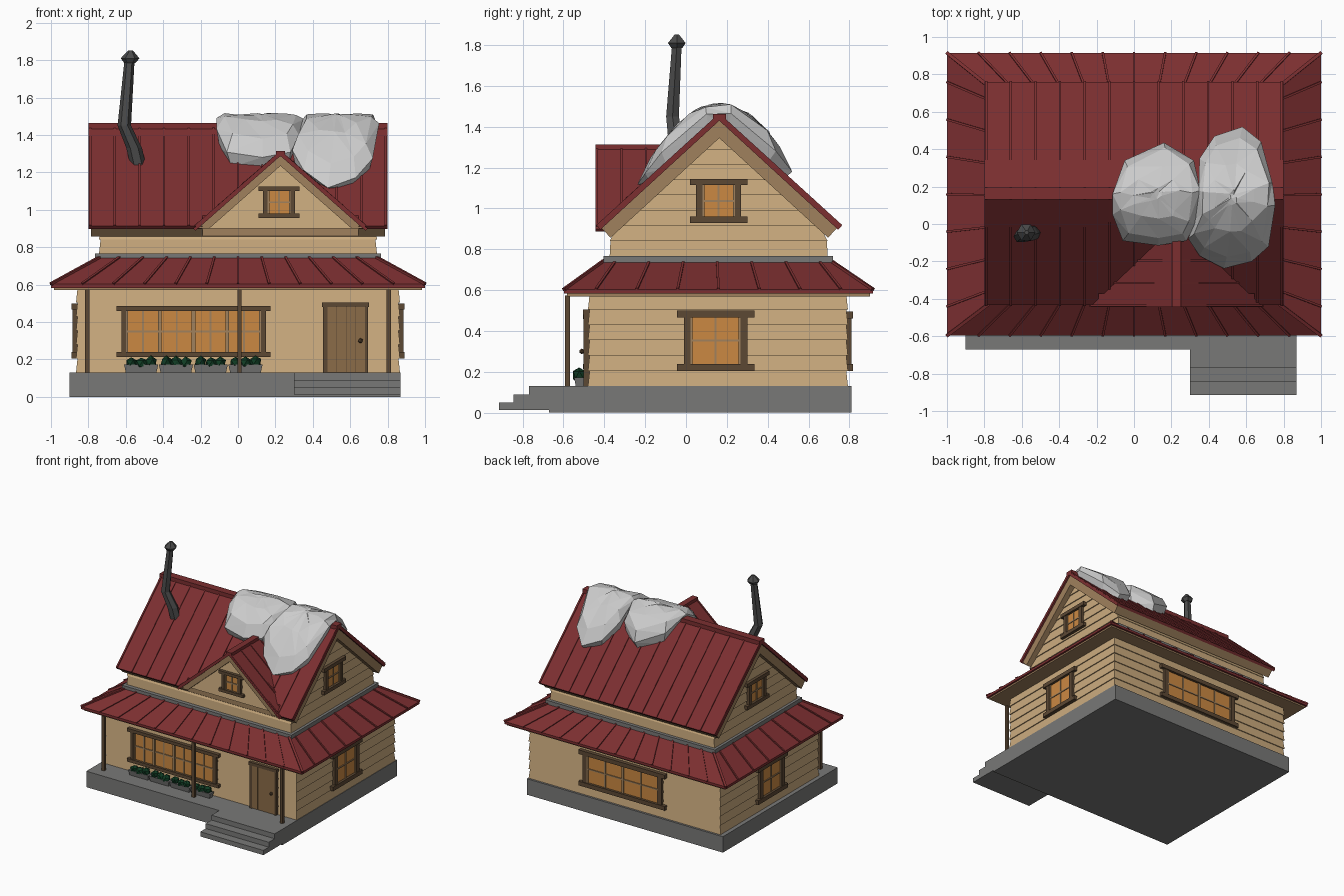
import bpy, bmesh, random
from math import cos, sin, tau, hypot
from mathutils import Vector as V

if "Cube" in bpy.data.objects:
    bpy.data.objects.remove(bpy.data.objects["Cube"])
random.seed(4)

def mat(name, r, g, b):
    m = bpy.data.materials.new(name)
    m.diffuse_color = (r, g, b, 1)
    m.use_nodes = True
    m.node_tree.nodes["Principled BSDF"].inputs["Base Color"].default_value = m.diffuse_color
    return m

RED = mat("roof_red", .2, .028, .03)
TAN = mat("siding_tan", .6, .41, .21)
TRIM = mat("trim_beige", .35, .22, .11)
WOOD = mat("dark_wood", .107, .065, .034)
DOOR = mat("door_wood", .26, .15, .065)
GLASS = mat("lit_glass", .6, .25, .055)
GREEN = mat("leaf_green", .005, .045, .017)
IRON = mat("iron", .07, .07, .07)
STONE = mat("stone", .19, .19, .185)
SNOW = mat("snow", .75, .75, .75)

def finish(name, bm, m):
    bmesh.ops.recalc_face_normals(bm, faces=bm.faces)
    me = bpy.data.meshes.new(name)
    bm.to_mesh(me)
    bm.free()
    me.materials.append(m)
    ob = bpy.data.objects.new(name, me)
    bpy.context.collection.objects.link(ob)
    return ob

def loft(bm, rings):
    vs = [[bm.verts.new(p) for p in r] for r in rings]
    n = len(vs[0])
    for a, b in zip(vs, vs[1:]):
        for i in range(n):
            j = (i + 1) % n
            bm.faces.new((a[i], a[j], b[j], b[i]))
    bm.faces.new(vs[0][::-1])
    bm.faces.new(vs[-1])

def rect(x0, x1, y0, y1, z):
    return [(x0, y0, z), (x1, y0, z), (x1, y1, z), (x0, y1, z)]

def box(bm, x0, x1, y0, y1, z0, z1):
    loft(bm, [rect(x0, x1, y0, y1, z0), rect(x0, x1, y0, y1, z1)])

def bar(bm, a, b, n, w=.012, h=.008):
    a, b, n = V(a), V(b), V(n).normalized()
    s = (b - a).cross(n).normalized() * w / 2
    loft(bm, [[p - s - n * h, p + s - n * h, p + s + n * h, p - s + n * h] for p in (a, b)])

def boxes(name, m, dims):
    bm = bmesh.new()
    for d in dims:
        box(bm, *d)
    return finish(name, bm, m)

# Stone base and steps
boxes("foundation", STONE, [(-.9, .87, -.67, .81, 0, .13), (.3, .87, -.77, -.66, .012, .13),
      (.3, .87, -.845, -.76, .012, .09), (.3, .87, -.915, -.84, .012, .05)])

# Lap siding: stacked planks flaring out at their lower edge
def siding(name, z0, z1, n, bounds, fx, fy):
    bm = bmesh.new()
    h = (z1 - z0) / n
    for i in range(n):
        a, b = z0 + i * h, z0 + (i + 1) * h
        x0, x1, y0, y1 = bounds(a)
        loft(bm, [rect(x0 - fx, x1 + fx, y0 - fy, y1 + fy, a), rect(*bounds(b), b)])
    finish(name, bm, TAN)

def main_z(y): return 1.46 - .917 * abs(y - .163)
def dorm_z(x): return 1.31 - .88 * abs(x - .227)

def upper(z):
    h = max(.002, min(.53, (1.37 - z) / .917))
    return -.735, .735, .16 - h, .16 + h

def dormer(z):
    h = max(.002, (1.26 - z) / .88)
    return .227 - h, .227 + h, -.38, 0

siding("lower_walls", .13, .58, 6, lambda z: (-.858, .858, -.472, .785), .008, .008)
siding("upper_walls", .765, 1.365, 8, upper, .008, .004)
siding("dormer_wall", .9, 1.26, 5, dormer, 0, .006)
boxes("wall_flashing", STONE, [(-.765, .765, -.405, .72, .735, .767)])

# Skirt roof with ribs
bm = bmesh.new()
loft(bm, [rect(-1, 1, -.597, .915, .583), rect(-1, 1, -.597, .915, .603), rect(-.74, .74, -.4, .706, .745)])
finish("skirt_roof", bm, RED)
boxes("skirt_soffit", TRIM, [(-.985, .985, -.582, .9, .57, .59)])
bm = bmesh.new()
for i in range(1, 12):
    t = -1 + i / 6
    bar(bm, (t, -.597, .603), (t * .76, -.4, .745), (0, -.58, .81))
    bar(bm, (t, .915, .603), (t * .76, .706, .745), (0, .58, .81))
for sx in (-1, 1):
    for i in range(-3, 4):
        bar(bm, (sx, .159 + .2 * i, .603), (sx * .74, .153 + .165 * i, .745), (sx * .48, 0, .88))
    for y0, y1, ny in ((-.597, -.4, -.4), (.915, .706, .4)):
        bar(bm, (sx, y0, .603), (sx * .74, y1, .745), (sx * .35, ny, .85), .018)
finish("skirt_ribs", bm, RED)

# Gable roof shells: red covering over beige trim
def chevron(name, m, c, half, top, slope, tv, e0, e1, axis, flat=False):
    q = 1 + slope * slope
    ins = tv / slope if flat else tv * slope / q
    dz = 0 if flat else tv / q
    ez = top - slope * half
    pts = [(c - half, ez), (c, top), (c + half, ez), (c + half - ins, ez - dz),
           (c, top - tv), (c - half + ins, ez - dz)]
    bm = bmesh.new()
    loft(bm, [[(e, p, z) if axis == 'x' else (p, e, z) for p, z in pts] for e in (e0, e1)])
    return finish(name, bm, m)

shells = [chevron("main_roof", RED, .163, .597, 1.46, .917, .03, -.8, .8, 'x'),
          chevron("main_roof_trim", TRIM, .163, .575, 1.43, .917, .085, -.785, .785, 'x')]
chevron("dormer_roof", RED, .227, .466, 1.31, .88, .022, -.443, 0, 'y')
chevron("dormer_trim", TRIM, .227, .443, 1.29, .88, .055, -.432, 0, 'y', True)

# Opening in the main eave below the dormer
cutter = boxes("eave_cutter", TRIM, [(-.19, .645, -.6, -.372, .7, 1.15)])
cutter.hide_render = True
cutter.hide_set(True)
for ob in shells:
    mod = ob.modifiers.new("dormer_opening", 'BOOLEAN')
    mod.operation = 'DIFFERENCE'
    mod.solver = 'EXACT'
    mod.object = cutter

# Roof ribs and ridge caps
bm = bmesh.new()
for i in range(13):
    x = -.79 + i * 1.58 / 12
    bar(bm, (x, .76, main_z(.76)), (x, .163, 1.456), (0, .676, .737))
    y = max(-.434, .163 - (1.46 - dorm_z(x)) / .917)
    bar(bm, (x, y, main_z(y)), (x, .163, 1.456), (0, -.676, .737))
for i in range(4):
    y = -.436 + i * .12
    half = min(.463, (1.31 - main_z(y)) / .88)
    for s in (-1, 1):
        x = .227 + s * half
        bar(bm, (x, y, dorm_z(x)), (.227, y, 1.306), (s * .66, 0, .75))
box(bm, -.8, .8, .132, .195, 1.43, 1.463)
box(bm, .202, .252, -.443, 0, 1.285, 1.313)
finish("roof_ribs", bm, RED)

# Windows: u runs along the wall, d points out of it
def window(name, axis, w, s, u0, u1, z0, z1, groups=1, t=.034):
    def put(m, part, items):
        out = []
        for a, b, d, c, e in items:
            p, q = sorted((w - s * .02, w + s * d))
            out.append((a, b, p, q, c, e) if axis == 'y' else (p, q, a, b, c, e))
        boxes(name + part, m, out)
    a, b, lo, hi = u0 + 2 * t, u1 - 2 * t, z0 + t, z1 - t
    put(WOOD, "_frame", [(u0, u1, .024, z0, lo), (u0, u1, .024, hi, z1),
                         (u0 + t, a, .018, lo, hi), (b, u1 - t, .018, lo, hi)])
    put(GLASS, "_glass", [(a, b, .004, lo, hi)])
    n = groups * 2
    bars = [(a, b, .01, (lo + hi) / 2 - .005, (lo + hi) / 2 + .005)]
    for i in range(n + 1):
        u = a + (b - a) * i / n
        k = .005 if i % 2 else .01
        bars.append((u - k, u + k, .01 if i % 2 else .013, lo, hi))
    put(TRIM, "_bars", bars)

window("front_window", 'y', -.48, -1, -.65, .175, .213, .485, 4, .026)
window("back_window", 'y', .793, 1, -.38, .4, .205, .495, 2)
window("dormer_window", 'y', -.386, -1, .11, .33, .955, 1.125, 1, .024)
for s, n in ((-1, "left"), (1, "right")):
    window(n + "_window", 'x', s * .866, s, -.045, .335, .205, .5)
    window(n + "_gable_window", 'x', s * .743, s, .02, .3, .93, 1.145, 1, .03)

# Door
boxes("door_frame", WOOD, [(.47, .69, -.495, -.46, .13, .48), (.455, .478, -.503, -.46, .13, .48),
      (.682, .695, -.503, -.46, .13, .48), (.45, .7, -.505, -.46, .48, .505)])
boxes("door_planks", DOOR, [(.478 + i * .051, .527 + i * .051, -.499, -.47, .132, .48) for i in range(4)])
bm = bmesh.new()
bmesh.ops.create_icosphere(bm, subdivisions=1, radius=.014)
bmesh.ops.translate(bm, verts=bm.verts, vec=(.655, -.51, .3))
finish("door_knob", bm, WOOD)

# Porch posts
boxes("porch_posts", WOOD, [(x - .012, x + .012, -.592, -.568, .13, .575) for x in (-.805, .008, .805)])

# Planters and bushes
pots, leaves = bmesh.new(), bmesh.new()
for i in range(4):
    c = -.518 + i * .186
    loft(pots, [rect(c - .082, c + .082, -.54, -.503, .13), rect(c - .091, c + .091, -.548, -.498, .172)])
    for k in (-1, 0, 1):
        g = bmesh.ops.create_icosphere(leaves, subdivisions=1, radius=.034)
        off = V((c + k * .052, -.523, .184 + random.uniform(-.006, .006)))
        for v in g["verts"]:
            v.co = off + v.co * random.uniform(.85, 1.1)
finish("planters", pots, STONE)
finish("bushes", leaves, GREEN)

# Bent stove pipe with cap
def tube(bm, path):
    loft(bm, [[(x + r * cos(tau * i / 6), y + r * sin(tau * i / 6), z) for i in range(6)]
              for x, y, z, r in path])
bm = bmesh.new()
tube(bm, [(-.53, -.04, 1.22, .042), (-.555, -.05, 1.33, .042), (-.608, -.066, 1.45, .036), (-.58, -.045, 1.8, .027)])
tube(bm, [(-.578, -.045, 1.785, .03), (-.577, -.045, 1.81, .05), (-.574, -.045, 1.852, .012)])
finish("chimney_pipe", bm, IRON)

# Snow patches draped over the ridge
def snow(name, cx, cy, outline):
    bm = bmesh.new()
    rings = []
    for s, k in ((.88, -1), (1, .6), (.86, 1), (.5, 1), (.1, 1)):
        ring = []
        for x, y in outline:
            j = 0 if s == 1 else random.uniform(-.012, .012)
            px, py = cx + (x - cx) * s + j, cy + (y - cy) * s + j
            roof = main_z(py)
            top = 1.512 - 2.35 * (py - .163) ** 2 + j * .5
            ring.append((px, py, roof - .03 if k < 0 else roof + (top - roof) * k))
        rings.append(ring)
    loft(bm, rings)
    bmesh.ops.triangulate(bm, faces=bm.faces)
    finish(name, bm, SNOW)

snow("snow_patch_left", .12, .16, [(-.115, .16), (-.05, .34), (.16, .435), (.32, .34), (.355, .18),
     (.33, 0), (.28, -.09), (.13, -.115), (-.06, -.09), (-.115, .05)])
snow("snow_patch_right", .53, .14, [(.345, .18), (.35, .35), (.43, .47), (.58, .52), (.68, .44), (.74, .22),
     (.755, .1), (.72, -.12), (.63, -.2), (.48, -.238), (.35, -.17), (.29, -.08), (.33, .03)])
